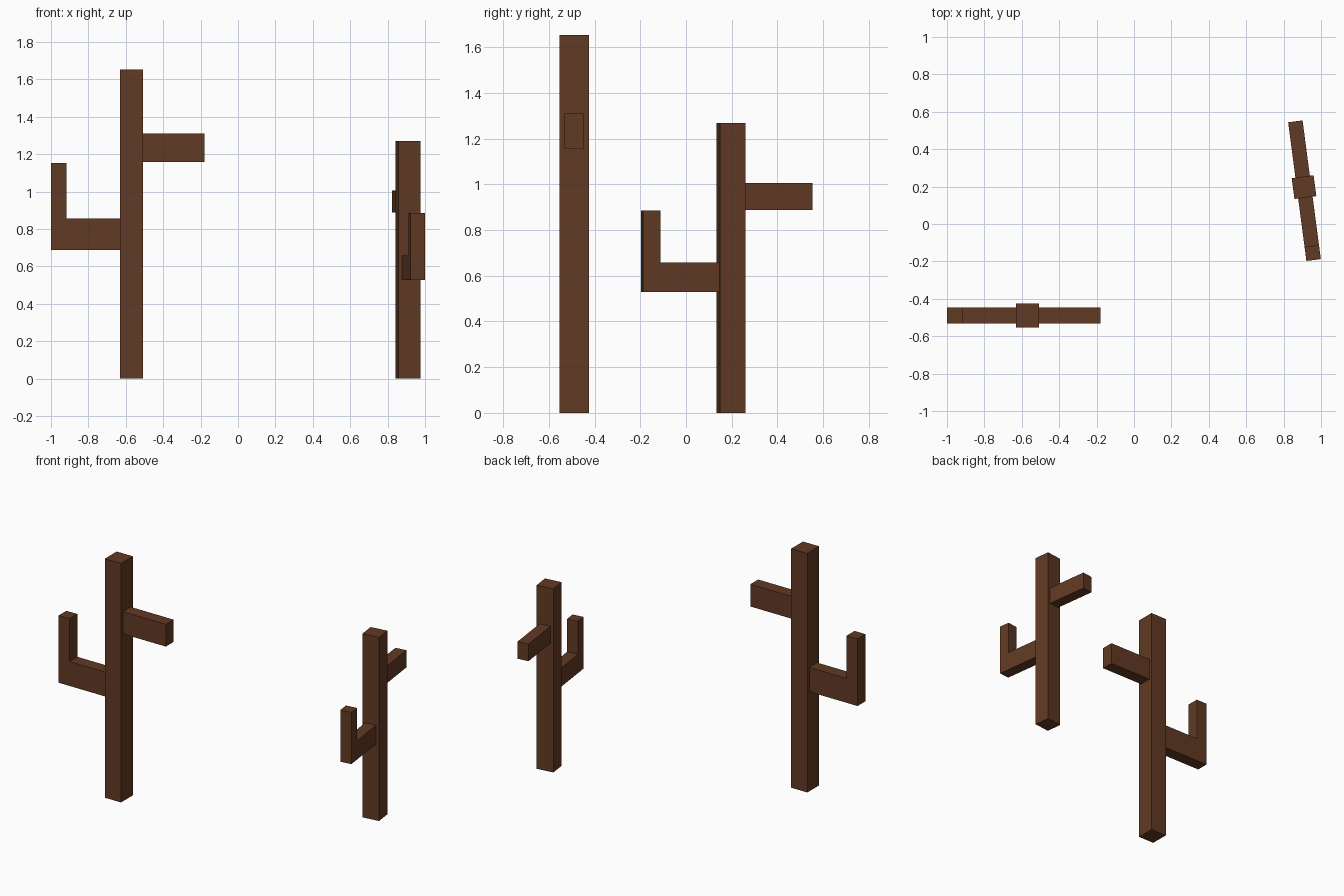
import bpy, bmesh
from math import radians
from mathutils import Matrix, Vector

if "Cube" in bpy.data.objects:
    bpy.data.objects.remove(bpy.data.objects["Cube"])

brown = bpy.data.materials.new("dark_brown")
brown.diffuse_color = (0.12, 0.042, 0.017, 1)
brown.use_nodes = True
brown.node_tree.nodes["Principled BSDF"].inputs["Base Color"].default_value = brown.diffuse_color


def prism(name, profile, depth, matrix):
    """Extrude an (x, z) outline symmetrically along y, then place it."""
    bm = bmesh.new()
    face = bm.faces.new([bm.verts.new((x, -depth / 2, z)) for x, z in profile])
    ext = bmesh.ops.extrude_face_region(bm, geom=[face])
    moved = [v for v in ext["geom"] if isinstance(v, bmesh.types.BMVert)]
    bmesh.ops.translate(bm, verts=moved, vec=Vector((0, depth, 0)))
    bmesh.ops.transform(bm, matrix=matrix, verts=bm.verts)
    bmesh.ops.recalc_face_normals(bm, faces=bm.faces)
    mesh = bpy.data.meshes.new(name)
    bm.to_mesh(mesh)
    bm.free()
    mesh.materials.append(brown)
    obj = bpy.data.objects.new(name, mesh)
    bpy.context.collection.objects.link(obj)


def rect(x0, x1, z0, z1):
    return [(x0, z0), (x1, z0), (x1, z1), (x0, z1)]


def plant(prefix, location, angle, scale):
    m = (Matrix.Translation(location) @ Matrix.Rotation(radians(angle), 4, 'Z')
         @ Matrix.Diagonal((*scale, 1)))
    h = 0.0617  # half trunk width
    # upright trunk
    prism(prefix + "_trunk", rect(-h, h, 0, 1.653), 0.129, m)
    # straight upper arm
    prism(prefix + "_straight_arm", rect(h, 0.389, 1.157, 1.311), 0.085, m)
    # lower arm with upturned end
    hook = [(-h, 0.688), (-h, 0.857), (-0.348, 0.857),
            (-0.348, 1.153), (-0.431, 1.153), (-0.431, 0.688)]
    prism(prefix + "_bent_arm", hook, 0.085, m)


plant("tall_cactus", (-0.569, -0.489, 0), 0, (1, 1, 1))
plant("short_cactus", (0.909, 0.197, 0), 97.5, (0.912, 0.915, 0.768))
